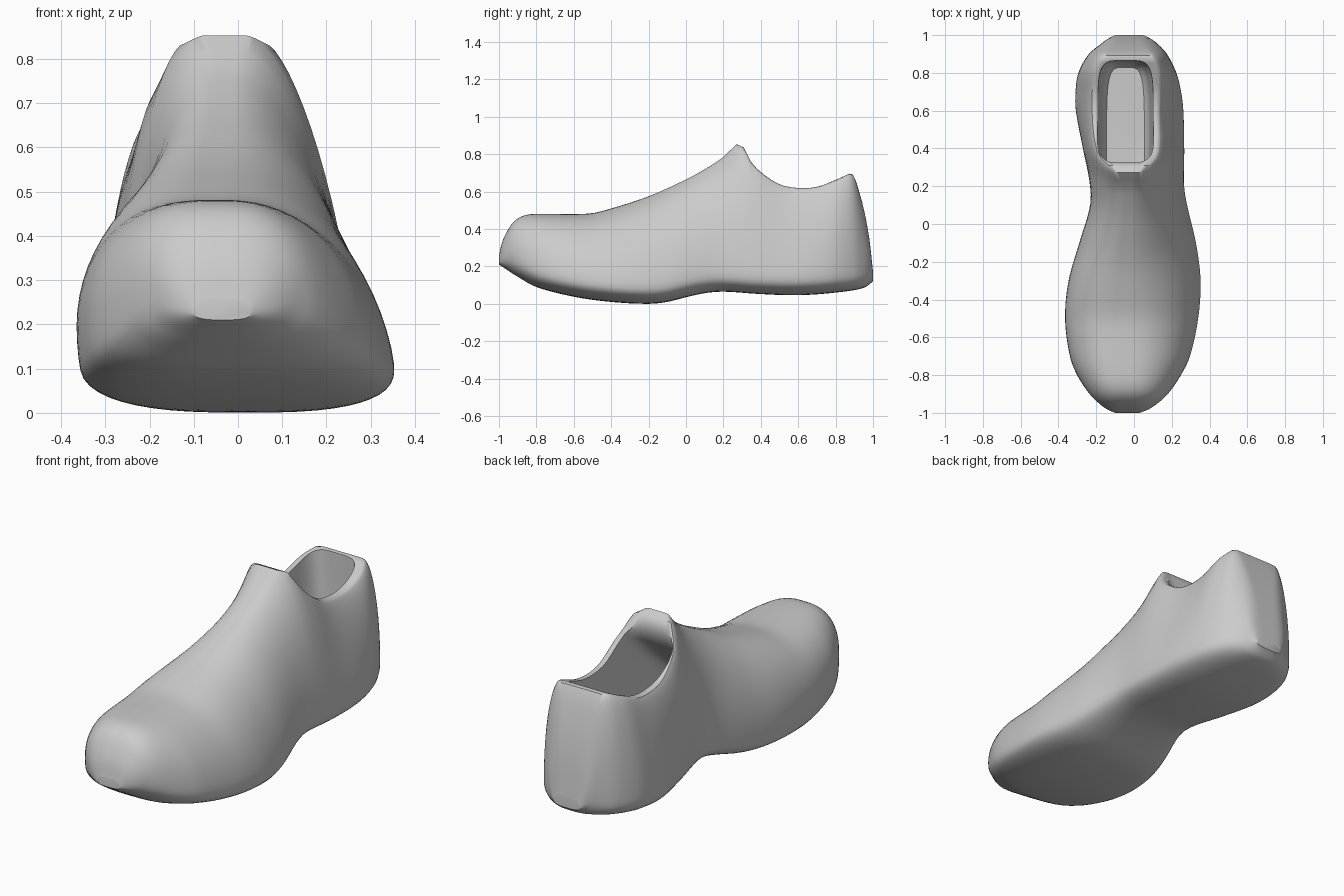
import bpy, bmesh, math

cube = bpy.data.objects.get("Cube")
if cube:
    bpy.data.objects.remove(cube, do_unlink=True)

grey = bpy.data.materials.new("soft_grey")
grey.use_nodes = True
colour = (0.6, 0.6, 0.6, 1)
grey.diffuse_color = colour
grey.node_tree.nodes["Principled BSDF"].inputs["Base Color"].default_value = colour


def curve(points):
    """Smooth function of y through (y, value) points."""
    def slope(i):
        a, b = points[max(i - 1, 0)], points[min(i + 1, len(points) - 1)]
        return (b[1] - a[1]) / (b[0] - a[0])

    def value(y):
        i = 0
        while i < len(points) - 2 and y > points[i + 1][0]:
            i += 1
        (y0, v0), (y1, v1) = points[i], points[i + 1]
        d = y1 - y0
        t = min(max((y - y0) / d, 0), 1)
        return ((2*t**3 - 3*t**2 + 1) * v0 + (t**3 - 2*t**2 + t) * d * slope(i)
                + (3*t**2 - 2*t**3) * v1 + (t**3 - t**2) * d * slope(i + 1))
    return value


# Plan outline, side outline and section shape along the length
right_edge = curve([(-1, -.10), (-.98, -.145), (-.95, -.185), (-.9, -.235), (-.8, -.3), (-.7, -.337),
                    (-.5, -.36), (-.3, -.34), (-.1, -.285), (.1, -.228), (.2, -.23), (.4, -.27),
                    (.6, -.308), (.7, -.31), (.8, -.295), (.9, -.24), (.95, -.18), (.98, -.14), (1, -.1)])
left_edge = curve([(-1, .03), (-.98, .08), (-.95, .125), (-.9, .18), (-.8, .25), (-.7, .298),
                   (-.5, .342), (-.3, .355), (-.1, .33), (.1, .283), (.2, .267), (.4, .267),
                   (.6, .262), (.7, .25), (.8, .225), (.9, .175), (.95, .13), (.98, .09), (1, .05)])
top = curve([(-1, .255), (-.985, .325), (-.95, .4), (-.92, .44), (-.88, .467), (-.82, .48), (-.6, .48),
             (-.5, .485), (-.4, .51), (-.2, .575), (0, .665), (.1, .72), (.2, .785), (.25, .835),
             (.28, .856), (.31, .835), (.34, .77), (.4, .705), (.5, .64), (.6, .62), (.7, .626),
             (.8, .663), (.85, .685), (.88, .697), (.9, .68), (.92, .62), (.95, .51), (.98, .35), (1, .17)])
bottom = curve([(-1, .21), (-.9, .145), (-.8, .09), (-.6, .038), (-.4, .01), (-.2, 0), (-.1, .01),
                (0, .035), (.1, .057), (.2, .065), (.4, .052), (.6, .046), (.8, .06), (.95, .085), (1, .12)])
top_half = curve([(-1, .02), (-.5, .04), (0, .03), (.2, .03), (.28, .06), (.34, .13),
                  (.4, .16), (.6, .172), (.8, .165), (.9, .11), (1, .03)])
top_mid = curve([(-1, -.035), (-.6, -.06), (-.3, -.06), (0, -.035), (.3, -.03), (.6, -.045), (1, -.025)])
power = curve([(-1, 2.2), (-.5, 2.1), (0, 1.8), (.2, 1.8), (.28, 1.6), (.4, 1.45), (.7, 1.45), (.9, 2), (1, 2.2)])


def section(y):
    """Closed cross-section: rounded sole below, tapering upper above."""
    xr, xl, zt, zb = right_edge(y), left_edge(y), top(y), bottom(y)
    half, mid = (xl - xr) / 2, (xl + xr) / 2
    zm = zb + min(.1, (zt - zb) * .4)
    tw, tm, p = min(top_half(y), half * .8), top_mid(y), power(y)
    side = []
    for i in range(13):                                   # sole
        a = math.pi / 2 * i / 12
        side.append((half * math.sin(a) ** (2 / 2.8), zm - (zm - zb) * math.cos(a) ** (2 / 2.8), 0))
    for i in range(1, 17):                                # upper
        a = math.pi / 2 * i / 16
        v = max(math.sin(a), 0) ** (2 / p)
        side.append((tw + (half - tw) * max(math.cos(a), 0) ** (2 / p), zm + (zt - zm) * v, v))
    side += [(tw * k, zt, 1) for k in (.75, .5, .25, 0)]
    pts = [(mid + (tm - mid) * v + x, z) for x, z, v in side]
    pts += [(mid + (tm - mid) * v - x, z) for x, z, v in side[-2:0:-1]]
    n = len(pts)
    return [((pts[i-1][0] + 2 * pts[i][0] + pts[(i+1) % n][0]) / 4, y,
             (pts[i-1][1] + 2 * pts[i][1] + pts[(i+1) % n][1]) / 4) for i in range(n)]


def loft(name, rings):
    """Skin closed rings and cap both ends."""
    bm = bmesh.new()
    loops = [[bm.verts.new(co) for co in ring] for ring in rings]
    n = len(loops[0])
    for a, b in zip(loops, loops[1:]):
        for i in range(n):
            bm.faces.new((a[i], a[(i + 1) % n], b[(i + 1) % n], b[i]))
    bm.faces.new(loops[0])
    bm.faces.new(loops[-1])
    bmesh.ops.recalc_face_normals(bm, faces=bm.faces)
    mesh = bpy.data.meshes.new(name)
    bm.to_mesh(mesh)
    bm.free()
    mesh.materials.append(grey)
    ob = bpy.data.objects.new(name, mesh)
    bpy.context.collection.objects.link(ob)
    return ob


# Shoe body, with stations crowded toward toe and heel
stations = [-math.cos(math.pi * i / 80) for i in range(81)]
shoe = loft("shoe_body", [section(y) for y in stations])


# Foot opening: rounded pocket that reaches forward under the instep
def opening_ring(z, y0, y1, half):
    cy, hy = (y0 + y1) / 2, (y1 - y0) / 2
    ring = []
    for i in range(48):
        a = 2 * math.pi * (i + .5) / 48
        c, s = math.cos(a), math.sin(a)
        ring.append((-.045 + half * math.copysign(abs(c) ** .45, c),
                     cy + hy * math.copysign(abs(s) ** .45, s), z))
    return ring


pocket = loft("opening_cutter", [opening_ring(*r) for r in (
    (.17, .0, .83, .10), (.2, -.06, .85, .12), (.3, -.06, .862, .13), (.45, .04, .866, .138),
    (.6, .2, .866, .146), (.7, .3, .866, .15), (.76, .325, .866, .152), (1, .325, .866, .152))])
pocket.hide_render = True

cut = shoe.modifiers.new("opening", 'BOOLEAN')
cut.operation = 'DIFFERENCE'
cut.solver = 'EXACT'
cut.object = pocket
bpy.ops.object.select_all(action='DESELECT')
shoe.select_set(True)
bpy.context.view_layer.objects.active = shoe
bpy.ops.object.modifier_apply(modifier=cut.name)
bpy.data.objects.remove(pocket, do_unlink=True)
bpy.ops.object.shade_smooth_by_angle(angle=math.radians(40))
